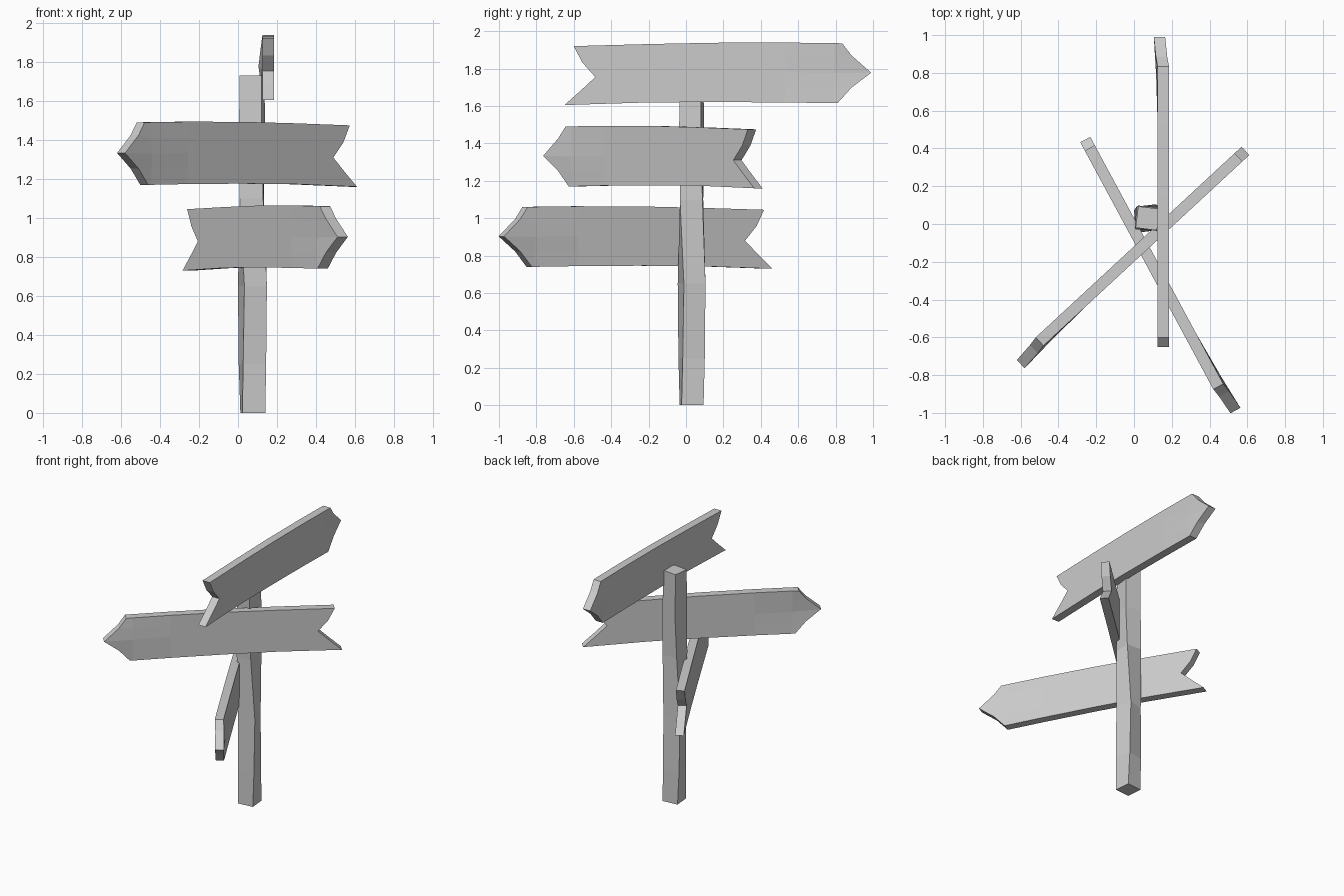
import bpy, bmesh
from math import radians, cos, sin
from mathutils import Matrix, Vector

if "Cube" in bpy.data.objects:
    bpy.data.objects.remove(bpy.data.objects["Cube"])


def finish(bm, name):
    bmesh.ops.recalc_face_normals(bm, faces=bm.faces)
    me = bpy.data.meshes.new(name)
    bm.to_mesh(me)
    bm.free()
    ob = bpy.data.objects.new(name, me)
    bpy.context.collection.objects.link(ob)
    return ob


# Arrow board: columns run tail to tip, five rows run bottom to top
TAIL = [(-0.65, 0.0), (-0.56, 0.08), (-0.485, 0.15), (-0.555, 0.228), (-0.60, 0.315)]
HEAD = [(0.81, 0.01), (0.885, 0.093), (0.99, 0.173), (0.885, 0.265), (0.835, 0.33)]
MIDDLE = [(-0.2, 0.014, 0.326), (0.15, 0.016, 0.333), (0.53, 0.014, 0.334), (0.79, 0.010, 0.331)]
THICK = 0.06


def board(name, tail, z, turn):
    cols = [[(u, h, 0) for u, h in TAIL]]
    for u, lo, hi in MIDDLE:
        dent = 0.008 if u > 0.7 else 0
        cols.append([(u, lo + (hi - lo) * i / 4, dent * (1 - abs(i - 2) / 2)) for i in range(5)])
    cols.append([(u, h, b) for (u, h), b in zip(HEAD, (0, 0.009, 0.02, 0.009, 0))])
    bm = bmesh.new()
    grids = [[[bm.verts.new((side * THICK / 2 - b, u + 0.65, h)) for u, h, b in col]
              for col in cols] for side in (-1, 1)]
    n = len(cols)
    for g in grids:
        for c in range(n - 1):
            for r in range(4):
                bm.faces.new((g[c][r], g[c + 1][r], g[c + 1][r + 1], g[c][r + 1]))
    # rim around the outline
    loop = [(c, 0) for c in range(n)] + [(n - 1, r) for r in range(1, 5)]
    loop += [(c, 4) for c in range(n - 2, -1, -1)] + [(0, r) for r in (3, 2, 1)]
    for (c, r), (d, s) in zip(loop, loop[1:] + loop[:1]):
        bm.faces.new((grids[0][c][r], grids[0][d][s], grids[1][d][s], grids[1][c][r]))
    bm.transform(Matrix.Translation((tail[0], tail[1], z)) @ Matrix.Rotation(radians(turn), 4, 'Z'))
    return finish(bm, name)


board("top_sign", (0.155, -0.65), 1.605, 0)
board("middle_sign", (0.59, 0.387), 1.16, 132.8)
board("lower_sign", (-0.258, 0.447), 0.73, -151.7)

# Slightly twisted square post: height, centre x, half width, twist
bm = bmesh.new()
rings = []
for z, x, half, twist in [(0, 0.076, 0.059, 5), (0.25, 0.074, 0.06, 11), (0.65, 0.074, 0.06, 16),
                          (1.1, 0.071, 0.06, -2), (1.4, 0.072, 0.059, -9), (1.73, 0.072, 0.057, -7)]:
    rot = Matrix.Rotation(radians(twist), 4, 'Z')
    rings.append([bm.verts.new(rot @ Vector((sx * half, sy * half, 0)) + Vector((x, 0.03, z)))
                  for sx, sy in ((-1, -1), (1, -1), (1, 1), (-1, 1))])
for a, b in zip(rings, rings[1:]):
    for i in range(4):
        j = (i + 1) % 4
        bm.faces.new((a[i], a[j], b[j], b[i]))
bm.faces.new(rings[0])
bm.faces.new(rings[-1])
finish(bm, "post")
